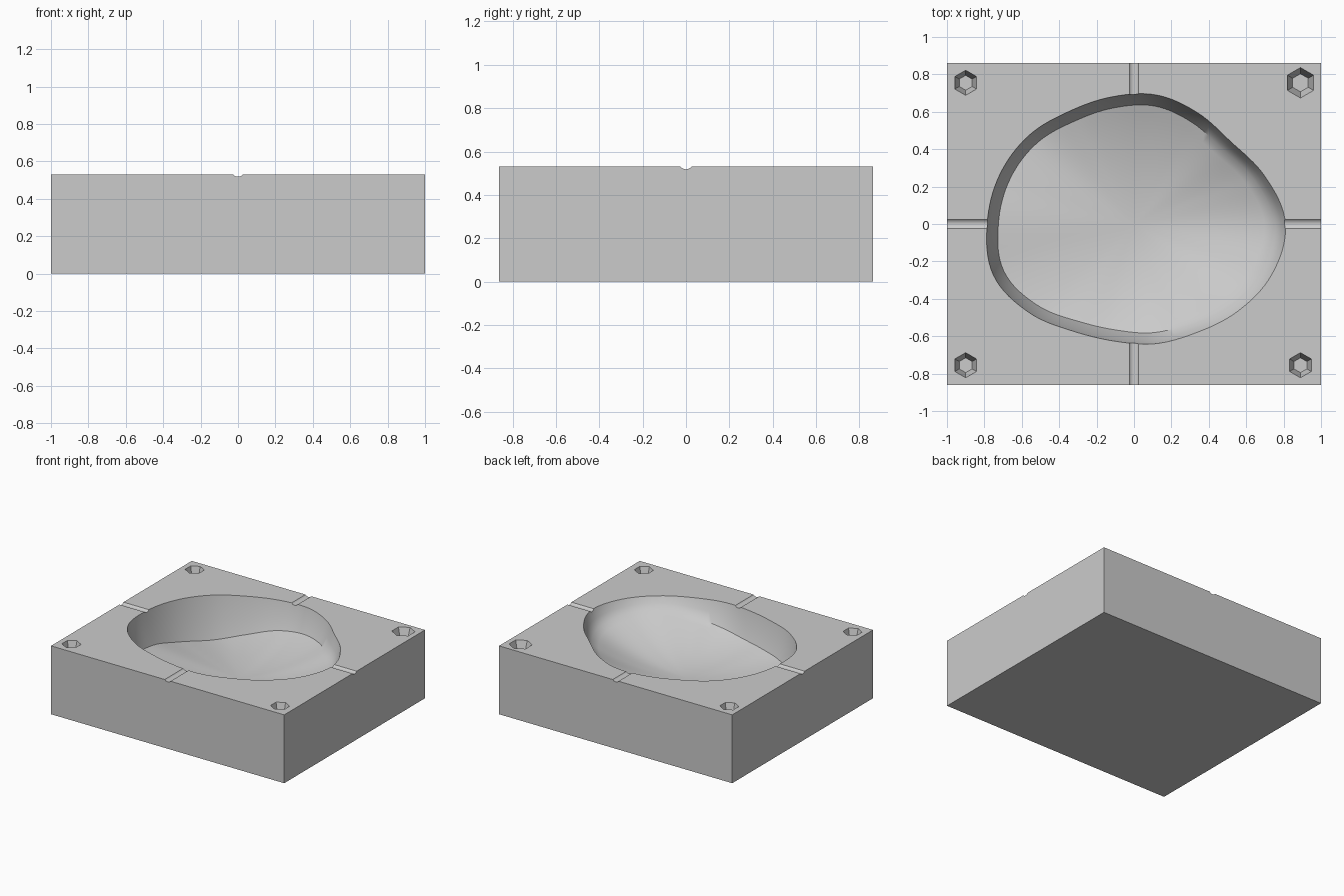
import bpy
import bmesh
import math
from mathutils import Matrix

if "Cube" in bpy.data.objects:
    bpy.data.objects.remove(bpy.data.objects["Cube"])

TOP, LENGTH, DEPTH = 0.53, 2.0, 1.724
SEGMENTS = 144

grey = bpy.data.materials.new("plain grey")
grey.use_nodes = True
colour = (0.6, 0.6, 0.6, 1)
grey.diffuse_color = colour
grey.node_tree.nodes["Principled BSDF"].inputs["Base Color"].default_value = colour


def finish(name, bm):
    """Turn a bmesh into a linked object."""
    bmesh.ops.recalc_face_normals(bm, faces=bm.faces)
    mesh = bpy.data.meshes.new(name)
    bm.to_mesh(mesh)
    bm.free()
    obj = bpy.data.objects.new(name, mesh)
    bpy.context.collection.objects.link(obj)
    return obj


def sample(table, angle):
    """Periodic smooth interpolation of evenly spaced values."""
    n = len(table)
    pos = angle / math.tau * n
    i = math.floor(pos)
    t = pos - i
    a, b, c, d = (table[(i + k) % n] for k in (-1, 0, 1, 2))
    return b + t / 2 * (c - a + t * (2*a - 5*b + 4*c - d + t * (3*(b - c) + d - a)))


# Block body
bm = bmesh.new()
bmesh.ops.create_cube(bm, size=1, matrix=Matrix.Translation((0, 0, TOP / 2))
                      @ Matrix.Diagonal((LENGTH, DEPTH, TOP, 1)))
block = finish("mould_block", bm)
block.data.materials.append(grey)

# Cavity: rim radius and depth at the wall foot, every 20 degrees from +x
rim = [.81, .745, .68, .685, .70, .69, .695, .735, .765,
       .785, .80, .735, .66, .635, .65, .67, .725, .785]
foot = [.12, .13, .14, .16, .18, .21, .27, .32, .30,
        .25, .23, .22, .21, .20, .17, .12, .08, .09]
CENTRE_DEPTH, WALL = 0.31, 0.06


def cavity_ring(bm, shape):
    ring = []
    for s in range(SEGMENTS):
        a = math.tau * s / SEGMENTS
        r, z = shape(sample(rim, a), sample(foot, a))
        ring.append(bm.verts.new((r * math.cos(a), r * math.sin(a), z)))
    return ring


bm = bmesh.new()
rings = []
STEPS = 14
for k in range(1, STEPS + 1):
    t = k / STEPS
    rings.append(cavity_ring(bm, lambda r, f: (
        (r - WALL) * t, TOP - CENTRE_DEPTH - (f - CENTRE_DEPTH) * t ** 2)))
rings.append(cavity_ring(bm, lambda r, f: (r - WALL * 0.4, TOP - f * 0.55)))
rings.append(cavity_ring(bm, lambda r, f: (r, TOP)))
rings.append(cavity_ring(bm, lambda r, f: (r, TOP + 0.1)))
centre = bm.verts.new((0, 0, TOP - CENTRE_DEPTH))
for s in range(SEGMENTS):
    n = (s + 1) % SEGMENTS
    bm.faces.new((centre, rings[0][s], rings[0][n]))
    for low, high in zip(rings, rings[1:]):
        bm.faces.new((low[s], high[s], high[n], low[n]))
bm.faces.new(rings[-1])
cutters = [finish("cavity_cutter", bm)]

# Shallow round channels across the top, along both axes
for axis, name in (("Y", "lengthwise_channel_cutter"), ("X", "crosswise_channel_cutter")):
    bm = bmesh.new()
    bmesh.ops.create_cone(bm, cap_ends=True, segments=32, radius1=0.032, radius2=0.032,
                          depth=2.4, matrix=Matrix.Translation((0, 0, TOP + 0.02))
                          @ Matrix.Rotation(math.pi / 2, 4, axis))
    cutters.append(finish(name, bm))

# Tapered six-sided locating holes in the corners
for x in (-0.9, 0.89):
    for y in (-0.755, 0.755):
        size = 0.08 if x > 0 and y > 0 else 0.066
        bm = bmesh.new()
        bmesh.ops.create_cone(bm, cap_ends=True, segments=6, radius1=size * 0.6,
                              radius2=size * 1.1, depth=0.12,
                              matrix=Matrix.Translation((x, y, TOP - 0.04)))
        cutters.append(finish("locating_hole_cutter", bm))

# Cut everything out of the block
bpy.ops.object.select_all(action="DESELECT")
bpy.context.view_layer.objects.active = block
block.select_set(True)
for cutter in cutters:
    cutter.hide_render = True
    mod = block.modifiers.new(cutter.name, "BOOLEAN")
    mod.operation = "DIFFERENCE"
    mod.solver = "EXACT"
    mod.object = cutter
    bpy.ops.object.modifier_apply(modifier=mod.name)
    bpy.data.objects.remove(cutter)

bpy.ops.object.shade_smooth_by_angle(angle=math.radians(35))
